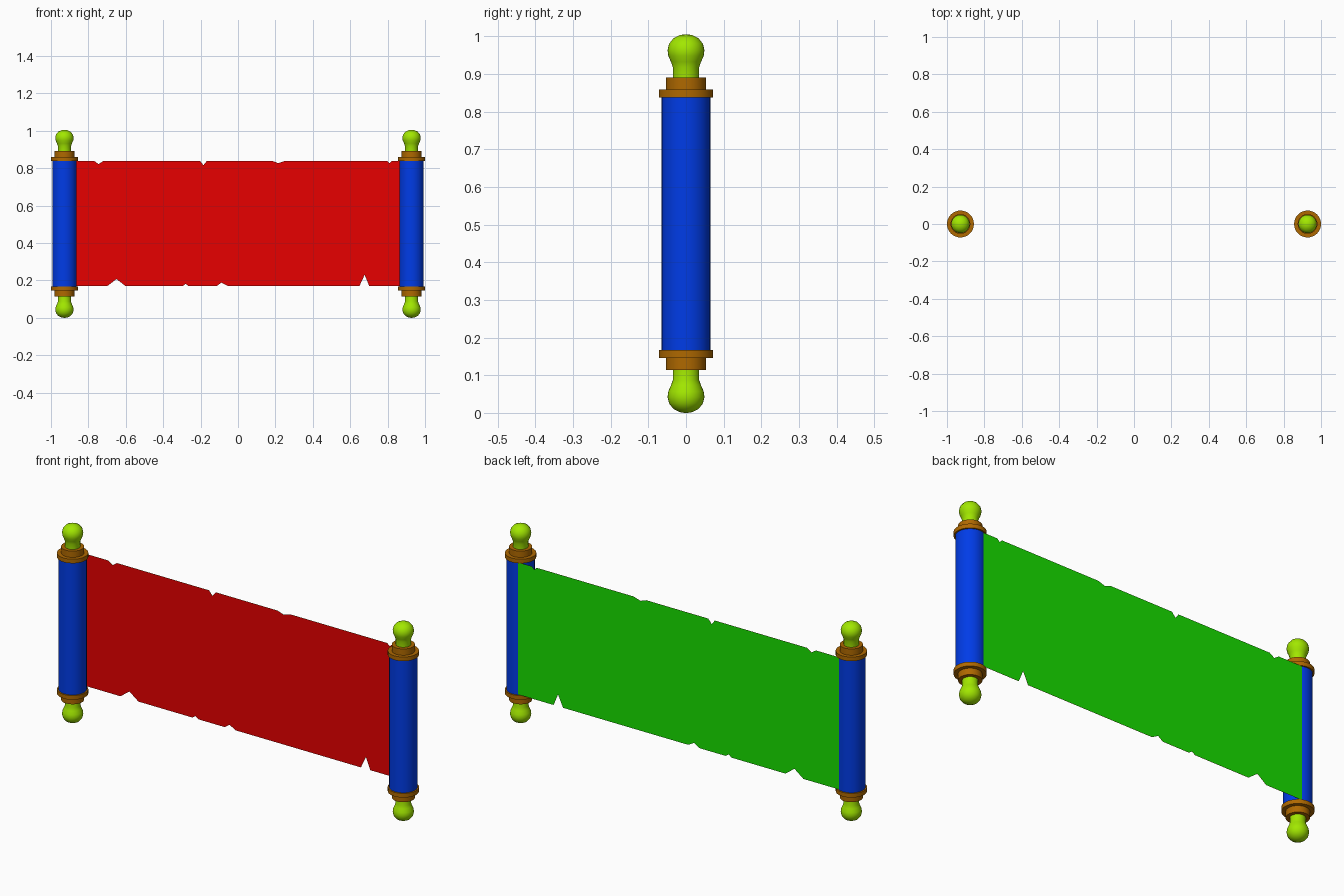
import bpy, bmesh, math

if "Cube" in bpy.data.objects:
    bpy.data.objects.remove(bpy.data.objects["Cube"], do_unlink=True)

HEIGHT = 1.005
ROLLER_X = 0.928
SIDES = 32


def material(name, color):
    m = bpy.data.materials.new(name)
    m.use_nodes = True
    m.diffuse_color = (*color, 1)
    m.node_tree.nodes["Principled BSDF"].inputs["Base Color"].default_value = (*color, 1)
    return m


red = material("red sheet front", (0.8, 0, 0))
green = material("green sheet back", (0.009, 0.74, 0))
blue = material("blue roller", (0, 0.044, 0.8))
brown = material("brown collar", (0.43, 0.14, 0))
lime = material("lime finial", (0.36, 0.8, 0))


def add_object(name, bm, mat):
    mesh = bpy.data.meshes.new(name)
    bm.to_mesh(mesh)
    bm.free()
    mesh.materials.append(mat)
    obj = bpy.data.objects.new(name, mesh)
    bpy.context.collection.objects.link(obj)
    return obj


def lathe(name, profile, x, mat, flip=False):
    """Turn a (radius, height) profile about a vertical axis at x."""
    bm = bmesh.new()
    rings = []
    for r, z in profile:
        z = HEIGHT - z if flip else z
        rings.append([bm.verts.new((x + r * math.cos(t), r * math.sin(t), z))
                      for t in (math.tau * i / SIDES for i in range(SIDES))])
    for a, b in zip(rings, rings[1:]):
        for i in range(SIDES):
            j = (i + 1) % SIDES
            bm.faces.new((a[i], a[j], b[j], b[i]))
    bm.faces.new(rings[0])
    bm.faces.new(rings[-1])
    bmesh.ops.recalc_face_normals(bm, faces=bm.faces)
    obj = add_object(name, bm, mat)
    bpy.ops.object.select_all(action="DESELECT")
    obj.select_set(True)
    bpy.context.view_layer.objects.active = obj
    bpy.ops.object.shade_smooth_by_angle(angle=math.radians(40))


# Rollers with stepped collars and turned finials
COLLAR = [(0.072, 0.838), (0.072, 0.859), (0.053, 0.859), (0.053, 0.891)]
FINIAL = [(0.035, 0.885), (0.035, 0.918), (0.040, 0.932), (0.047, 0.948),
          (0.049, 0.963), (0.045, 0.98), (0.033, 0.995), (0.016, 1.003), (0.004, HEIGHT)]

for side, x in (("left", ROLLER_X), ("right", -ROLLER_X)):
    lathe(f"{side}_roller", [(0.065, 0.16), (0.065, HEIGHT - 0.16)], x, blue)
    for end, flip in (("top", False), ("bottom", True)):
        lathe(f"{side}_{end}_collar", COLLAR, x, brown, flip)
        lathe(f"{side}_{end}_finial", FINIAL, x, lime, flip)

# Torn sheet: each notch is (start x, tip x, end x, tip z)
TOP, BOTTOM, END = 0.839, 0.169, 0.92
top_notches = [(-0.77, -0.745, -0.72, 0.822), (-0.203, -0.185, -0.166, 0.816),
               (0.182, 0.215, 0.252, 0.827), (0.797, 0.81, 0.824, 0.826)]
bottom_notches = [(-0.70, -0.65, -0.60, 0.207), (-0.297, -0.28, -0.263, 0.181),
                  (-0.115, -0.088, -0.053, 0.188), (0.649, 0.677, 0.702, 0.23)]


def torn_edge(z, notches):
    points = [(-END, z)]
    for start, tip, end, tip_z in notches:
        points += [(start, z), (tip, tip_z), (end, z)]
    return points + [(END, z)]


outline = torn_edge(BOTTOM, bottom_notches) + torn_edge(TOP, top_notches)[::-1]

# Paper-thin front and back skins; the outline runs anticlockwise from the front
for name, y, points, mat in (("sheet_front", 0.058, outline, red),
                             ("sheet_back", 0.059, outline[::-1], green)):
    bm = bmesh.new()
    bm.faces.new([bm.verts.new((x, y, z)) for x, z in points])
    add_object(name, bm, mat)
